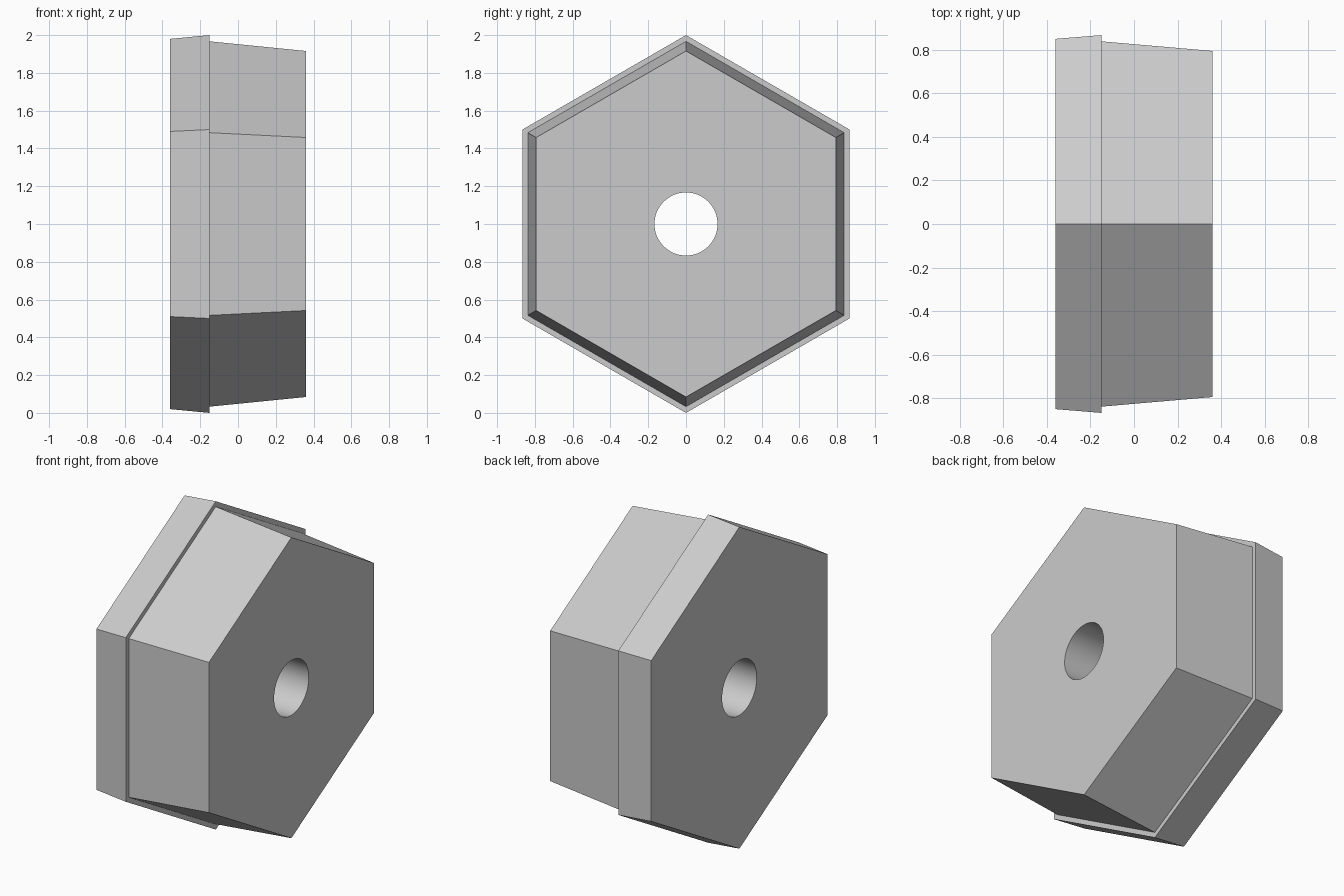
import bpy, bmesh, math
from mathutils import Matrix

cube = bpy.data.objects.get("Cube")
if cube:
    bpy.data.objects.remove(cube, do_unlink=True)

# Plain grey material
grey = bpy.data.materials.new("light_grey")
grey.use_nodes = True
colour = (0.6, 0.6, 0.6, 1)
grey.diffuse_color = colour
grey.node_tree.nodes["Principled BSDF"].inputs["Base Color"].default_value = colour

# Hexagonal body: (x, corner radius) sections from flange to tapered end
SIDES = 6
sections = [(-0.36, 0.98), (-0.15, 1.0), (-0.15, 0.967), (0.36, 0.916)]
bm = bmesh.new()
rings = []
for x, r in sections:
    angles = [math.tau * i / SIDES for i in range(SIDES)]
    rings.append([bm.verts.new((x, r * math.sin(a), 1 + r * math.cos(a))) for a in angles])
for a, b in zip(rings, rings[1:]):
    for i in range(SIDES):
        j = (i + 1) % SIDES
        bm.faces.new((a[i], a[j], b[j], b[i]))
bm.faces.new(rings[0])
bm.faces.new(rings[-1])
bmesh.ops.recalc_face_normals(bm, faces=bm.faces)
mesh = bpy.data.meshes.new("hex_body")
bm.to_mesh(mesh)
bm.free()
mesh.materials.append(grey)
body = bpy.data.objects.new("hex_body", mesh)
bpy.context.collection.objects.link(body)

# Round hole bored through along x
bpy.ops.mesh.primitive_cylinder_add(vertices=64, radius=0.167, depth=1.2,
                                    location=(0, 0, 1), rotation=(0, math.pi / 2, 0))
bore = bpy.context.object
bore.name = "bore_cutter"
bore.hide_render = True
bore.data.materials.append(grey)
cut = body.modifiers.new("bore", "BOOLEAN")
cut.operation = "DIFFERENCE"
cut.solver = "EXACT"
cut.object = bore

bpy.ops.object.select_all(action="DESELECT")
body.select_set(True)
bpy.context.view_layer.objects.active = body
bpy.ops.object.modifier_apply(modifier=cut.name)
bpy.data.objects.remove(bore, do_unlink=True)
bpy.ops.object.shade_smooth_by_angle(angle=math.radians(30))
